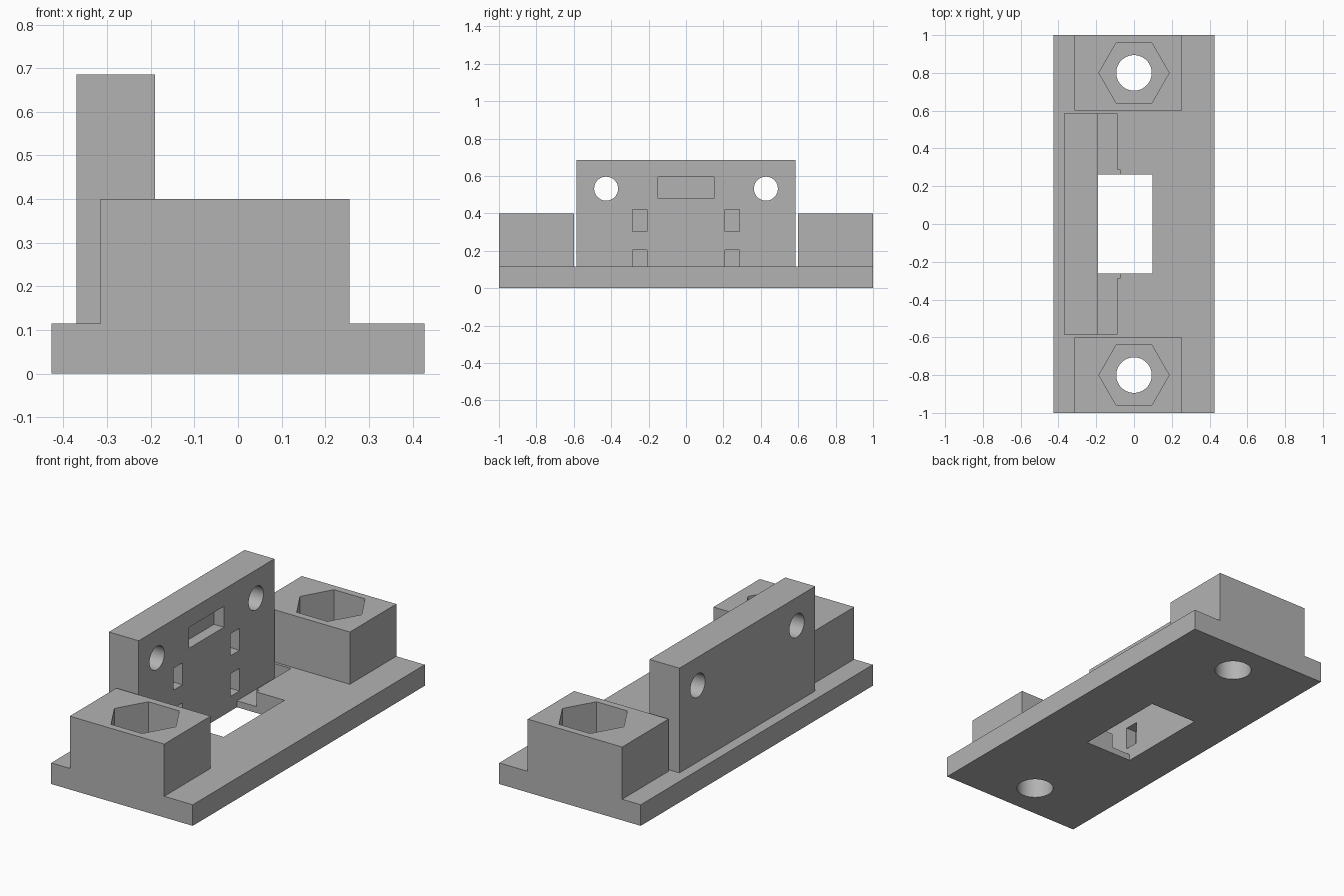
import bpy, math

if "Cube" in bpy.data.objects:
    bpy.data.objects.remove(bpy.data.objects["Cube"])

grey = bpy.data.materials.new("grey plastic")
grey.diffuse_color = (0.45, 0.45, 0.45, 1)
grey.use_nodes = True
grey.node_tree.nodes["Principled BSDF"].inputs["Base Color"].default_value = grey.diffuse_color


def box(name, x0, x1, y0, y1, z0, z1):
    bpy.ops.mesh.primitive_cube_add(size=1, location=((x0 + x1) / 2, (y0 + y1) / 2, (z0 + z1) / 2))
    ob = bpy.context.object
    ob.name = name
    ob.scale = (x1 - x0, y1 - y0, z1 - z0)
    bpy.ops.object.transform_apply(location=True, rotation=True, scale=True)
    return ob


def prism(name, sides, radius, depth, loc, rot):
    bpy.ops.mesh.primitive_cylinder_add(vertices=sides, radius=radius, depth=depth, location=loc, rotation=rot)
    ob = bpy.context.object
    ob.name = name
    bpy.ops.object.transform_apply(location=True, rotation=True, scale=True)
    return ob


def combine(target, other, operation):
    mod = target.modifiers.new(operation.title(), 'BOOLEAN')
    mod.operation, mod.solver, mod.object = operation, 'EXACT', other
    bpy.context.view_layer.objects.active = target
    bpy.ops.object.modifier_apply(modifier=mod.name)
    bpy.data.objects.remove(other, do_unlink=True)


def cut(target, other):
    combine(target, other, 'DIFFERENCE')


# Base plate with nut blocks and upright plate joined on
bracket = box("mounting_bracket", -0.427, 0.427, -1, 1, 0, 0.115)
for s in (-1, 1):
    y0, y1 = sorted((s * 0.6, s))
    combine(bracket, box("nut_block", -0.315, 0.255, y0, y1, 0, 0.4), 'UNION')
combine(bracket, box("upright_plate", -0.37, -0.19, -0.585, 0.585, 0, 0.686), 'UNION')

# Central window through the base
cut(bracket, box("window_cutter", -0.19, 0.097, -0.262, 0.262, -0.1, 0.115 + 0.001))

for s in (-1, 1):
    # Hexagonal nut pocket (points along x) over a round bolt hole
    cut(bracket, prism("nut_cutter", 6, 0.186, 0.4, (0, s * 0.8, 0.315), (0, 0, math.pi / 6)))
    cut(bracket, prism("bolt_cutter", 48, 0.094, 0.6, (0, s * 0.8, 0.1), (0, 0, 0)))
    # Screw hole through the upright
    cut(bracket, prism("screw_cutter", 48, 0.064, 0.6, (-0.28, s * 0.427, 0.532), (0, math.pi / 2, 0)))
    # Shallow recess in the base at the foot of the upright, with a corner relief
    y0, y1 = sorted((s * 0.24, s * 0.585))
    cut(bracket, box("recess_cutter", -0.19, -0.09, y0, y1, 0.035, 0.12))
    y0, y1 = sorted((s * 0.25, s * 0.288))
    cut(bracket, box("relief_cutter", -0.1, -0.073, y0, y1, 0.035, 0.12))
    # Blind slots in the front of the upright
    y0, y1 = sorted((s * 0.208, s * 0.285))
    for z0, z1 in ((0.08, 0.203), (0.302, 0.421)):
        cut(bracket, box("slot_cutter", -0.25, -0.18, y0, y1, z0, z1))

# Wide blind slot
cut(bracket, box("wide_slot_cutter", -0.25, -0.18, -0.15, 0.15, 0.479, 0.593))

bracket.data.materials.clear()
bracket.data.materials.append(grey)
for p in bracket.data.polygons:
    p.material_index = 0
bpy.ops.object.select_all(action='DESELECT')
bracket.select_set(True)
bpy.context.view_layer.objects.active = bracket
bpy.ops.object.shade_smooth_by_angle(angle=math.radians(30))
